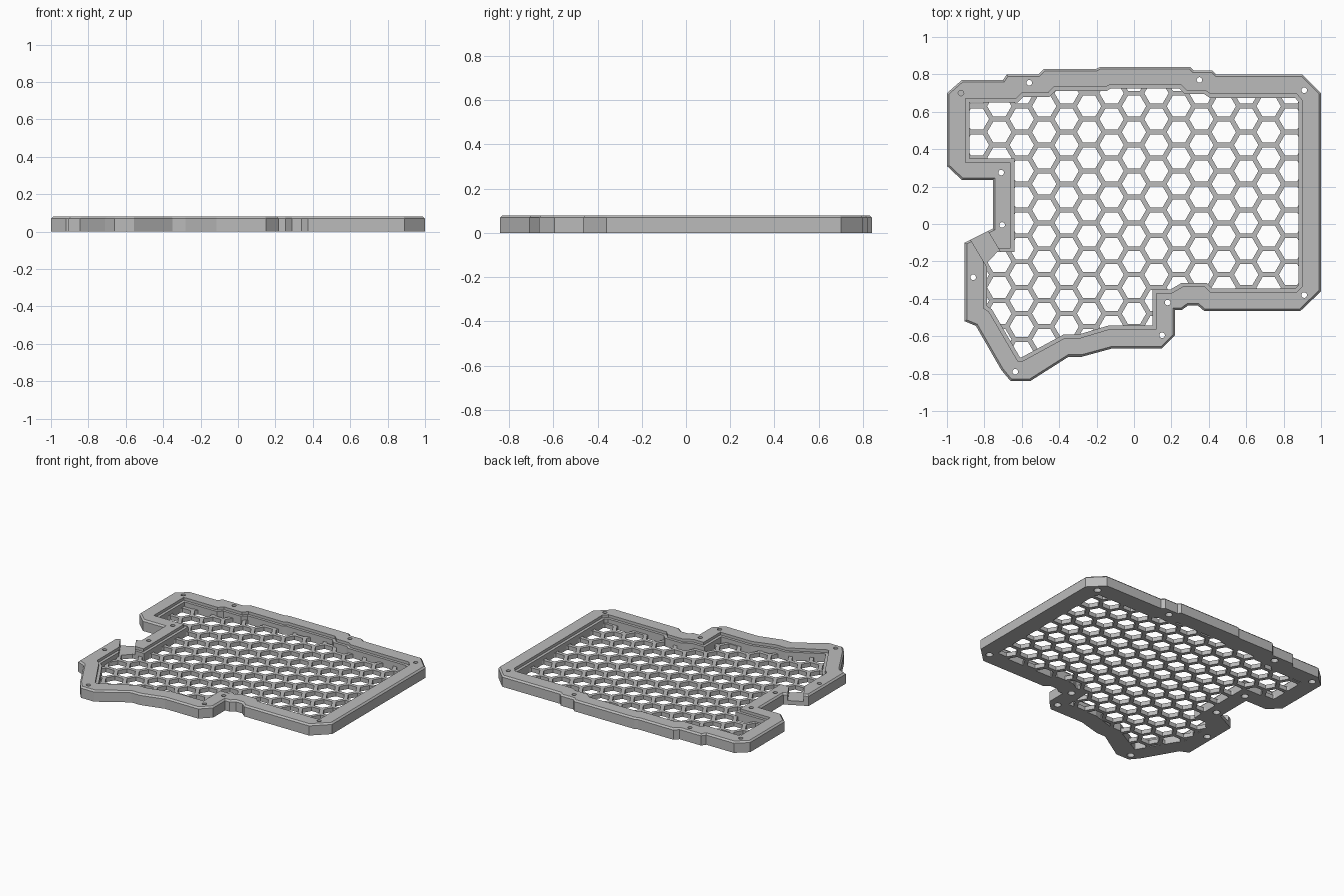
import bpy
import bmesh
import math
from mathutils import Vector

HEIGHT = 0.08
FLOOR = 0.03
LEDGE = 0.06
CHAMFER = 0.011

OUTER = [
    (-1, 0.7), (-1, 0.31), (-0.92, 0.235), (-0.755, 0.235), (-0.755, -0.025), (-0.905, -0.1),
    (-0.905, -0.52), (-0.845, -0.545), (-0.71, -0.78), (-0.66, -0.84), (-0.555, -0.84),
    (-0.35, -0.71), (-0.28, -0.71), (-0.115, -0.665), (0.15, -0.665), (0.22, -0.595),
    (0.22, -0.46), (0.255, -0.46), (0.29, -0.435), (0.34, -0.435), (0.375, -0.465),
    (0.89, -0.465), (1, -0.36), (1, 0.7), (0.9, 0.8), (0.44, 0.8), (0.42, 0.82),
    (0.32, 0.82), (0.3, 0.84), (-0.18, 0.84), (-0.2, 0.83), (-0.48, 0.83), (-0.51, 0.8),
    (-0.68, 0.8), (-0.7, 0.77), (-0.92, 0.77),
]
INNER = [
    (-0.9, 0.67), (-0.9, 0.33), (-0.66, 0.33), (-0.66, -0.13), (-0.74, -0.13), (-0.805, -0.2),
    (-0.805, -0.45), (-0.775, -0.47), (-0.62, -0.735), (-0.6, -0.735), (-0.37, -0.61),
    (-0.29, -0.61), (-0.13, -0.562), (0.12, -0.562), (0.12, -0.37), (0.2, -0.37),
    (0.26, -0.335), (0.38, -0.335), (0.41, -0.365), (0.87, -0.365), (0.9, -0.335),
    (0.9, 0.66), (0.87, 0.695), (0.41, 0.695), (0.38, 0.715), (0.28, 0.715), (0.25, 0.745),
    (-0.13, 0.745), (-0.15, 0.732), (-0.43, 0.732), (-0.46, 0.7), (-0.6, 0.7), (-0.63, 0.67),
]
SCREWS = [
    (-0.925, 0.7), (-0.56, 0.755), (0.35, 0.77), (0.91, 0.715), (0.91, -0.38), (0.18, -0.42),
    (0.15, -0.595), (-0.635, -0.79), (-0.86, -0.285), (-0.705, -0.005), (-0.71, 0.275),
]


def inset(points, distance):
    """Move every edge of a counter-clockwise outline inwards."""
    result = []
    for i, point in enumerate(points):
        here = Vector(point)
        before = (here - Vector(points[i - 1])).normalized()
        after = (Vector(points[(i + 1) % len(points)]) - here).normalized()
        normal_a = Vector((-before.y, before.x))
        normal_b = Vector((-after.y, after.x))
        result.append(tuple(here + (normal_a + normal_b) * distance / (1 + normal_a.dot(normal_b))))
    return result


def add_prism(bm, rings):
    """Join (outline, height) rings into one closed solid."""
    loops = [[bm.verts.new((x, y, z)) for x, y in outline] for outline, z in rings]
    bm.faces.new(loops[0][::-1])
    bm.faces.new(loops[-1])
    for low, high in zip(loops, loops[1:]):
        for i in range(len(low)):
            j = (i + 1) % len(low)
            bm.faces.new((low[i], low[j], high[j], high[i]))


def make_object(name, solids):
    bm = bmesh.new()
    for rings in solids:
        add_prism(bm, rings)
    mesh = bpy.data.meshes.new(name)
    bm.to_mesh(mesh)
    bm.free()
    obj = bpy.data.objects.new(name, mesh)
    bpy.context.collection.objects.link(obj)
    return obj


def combine(target, tool, operation):
    """Apply a boolean and throw the tool away."""
    modifier = target.modifiers.new("boolean", "BOOLEAN")
    modifier.object = tool
    modifier.operation = operation
    modifier.solver = "EXACT"
    tool.hide_render = True
    bpy.context.view_layer.update()
    graph = bpy.context.evaluated_depsgraph_get()
    mesh = bpy.data.meshes.new_from_object(target.evaluated_get(graph))
    target.modifiers.clear()
    target.data = mesh
    bpy.data.objects.remove(tool)


def ngon(x, y, radius, sides):
    step = math.tau / sides
    return [(x + radius * math.cos(i * step), y + radius * math.sin(i * step)) for i in range(sides)]


def column(outline, bottom, top):
    return [(outline, bottom), (outline, top)]


cube = bpy.data.objects.get("Cube")
if cube:
    bpy.data.objects.remove(cube)

# Solid tray with a chamfered top rim
tray = make_object("tray", [[(OUTER, 0), (OUTER, HEIGHT - CHAMFER), (inset(OUTER, CHAMFER), HEIGHT)]])

# Stepped recess: wide opening above, narrower pocket below the ledge
pocket = inset(INNER, 0.02)
combine(tray, make_object("recess_cutter", [column(INNER, LEDGE, 1)]), "DIFFERENCE")
combine(tray, make_object("pocket_cutter", [column(pocket, FLOOR, 1)]), "DIFFERENCE")

# Honeycomb holes through the floor, trimmed to the pocket outline
PITCH_X, PITCH_Y = 0.12, 0.1386
cells = []
for col in range(-8, 9):
    for row in range(-11, 3):
        y = 0.63 + (row + 0.5 * (col % 2)) * PITCH_Y
        cells.append(column(ngon(col * PITCH_X, y, 0.065, 6), -0.1, FLOOR + 0.01))
honeycomb = make_object("honeycomb_cutter", cells)
combine(honeycomb, make_object("pocket_trim", [column(pocket, -0.05, 1)]), "INTERSECT")
combine(tray, honeycomb, "DIFFERENCE")

# Screw holes, wider from underneath
combine(tray, make_object("screw_cutter", [column(ngon(x, y, 0.015, 16), -1, 1) for x, y in SCREWS]), "DIFFERENCE")
combine(tray, make_object("bore_cutter", [column(ngon(x, y, 0.024, 16), -1, 0.03) for x, y in SCREWS]), "DIFFERENCE")

# Cable notch through the slanted left wall
notch = [(-0.9, -0.04), (-0.78, -0.24), (-0.69, -0.19), (-0.81, 0.01)]
combine(tray, make_object("notch_cutter", [column(notch, FLOOR, 1)]), "DIFFERENCE")

# Single flat grey
grey = bpy.data.materials.new("grey plastic")
grey.use_nodes = True
colour = (0.5, 0.5, 0.5, 1)
grey.diffuse_color = colour
grey.node_tree.nodes["Principled BSDF"].inputs["Base Color"].default_value = colour
tray.data.materials.clear()
tray.data.materials.append(grey)
